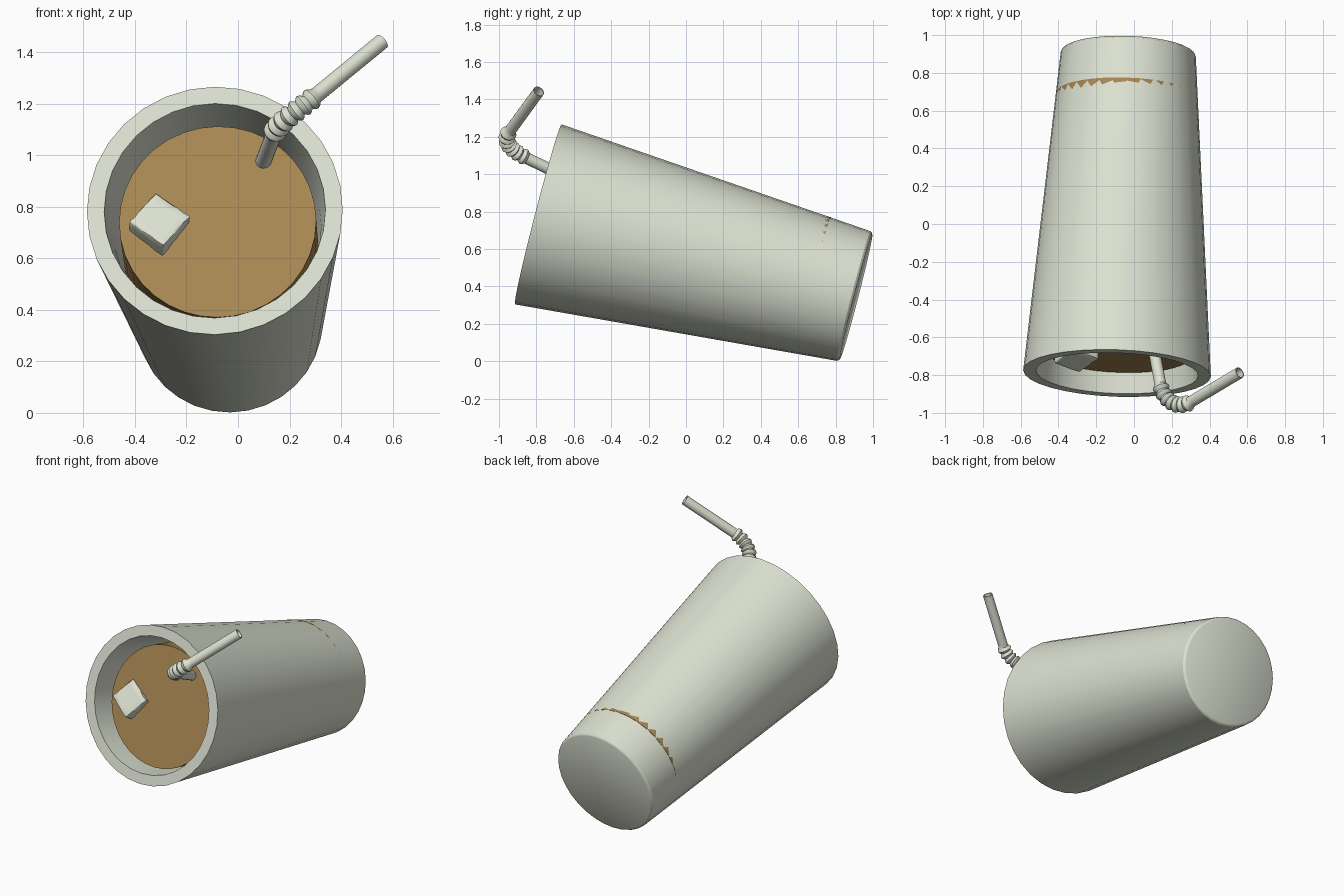
import bpy, bmesh, math, random
from mathutils import Vector, Matrix

if "Cube" in bpy.data.objects:
    bpy.data.objects.remove(bpy.data.objects["Cube"])

random.seed(4)


def material(name, rgb):
    m = bpy.data.materials.new(name)
    m.diffuse_color = (*rgb, 1)
    m.use_nodes = True
    m.node_tree.nodes["Principled BSDF"].inputs["Base Color"].default_value = m.diffuse_color
    return m


PALE = material("pale_grey", (0.72, 0.76, 0.64))
BROWN = material("drink_brown", (0.40, 0.25, 0.088))


def finish(bm, name, mat, angle=30):
    bmesh.ops.recalc_face_normals(bm, faces=bm.faces)
    me = bpy.data.meshes.new(name)
    bm.to_mesh(me)
    bm.free()
    ob = bpy.data.objects.new(name, me)
    bpy.context.collection.objects.link(ob)
    me.materials.append(mat)
    bpy.ops.object.select_all(action='DESELECT')
    ob.select_set(True)
    bpy.context.view_layer.objects.active = ob
    bpy.ops.object.shade_smooth_by_angle(angle=math.radians(angle))
    return ob


def sweep(stations, n):
    """Rings of (centre, direction, radius) skinned into a closed solid."""
    bm = bmesh.new()
    rings = []
    side = Vector((1, 0, 0))
    for c, d, r in stations:
        d = d.normalized()
        side = (side - d * side.dot(d)).normalized()
        up = d.cross(side)
        rings.append([bm.verts.new(c + r * (math.cos(a) * side + math.sin(a) * up))
                      for a in (2 * math.pi * i / n for i in range(n))])
    for a, b in zip(rings, rings[1:]):
        for i in range(n):
            j = (i + 1) % n
            bm.faces.new((a[i], a[j], b[j], b[i]))
    bm.faces.new(rings[0])
    bm.faces.new(rings[-1])
    return bm


# Cup: tapered, tipped over, open at the front
base = Vector((-0.03, 0.91, 0.345))
rim = Vector((-0.09, -0.79, 0.785))
axis = (rim - base).normalized()
L = (rim - base).length
cup_profile = [(0, 0.343), (0.004, 0.351), (0.014, 0.358), (L, 0.497),
               (L, 0.430), (L - 0.25, 0.405), (0.08, 0.30)]
finish(sweep([(base + axis * h, axis, r) for h, r in cup_profile], 32), "cup", PALE)

# Drink: slightly too wide near the base, so it shows through the wall
d0 = Vector((-0.040, 0.682, 0.408))
d1 = Vector((-0.079, -0.690, 0.742))
finish(sweep([(d0, axis, 0.3735), (d1, axis, 0.383)], 36), "drink", BROWN)


# Ice cubes: rounded, lumpy boxes
def ice(name, centre, x, y, size):
    x = Vector(x).normalized()
    y = Vector(y)
    y = (y - x * y.dot(x)).normalized()
    bm = bmesh.new()
    bmesh.ops.create_cube(bm, size=size)
    bmesh.ops.bevel(bm, geom=bm.edges[:], offset=0.008, segments=2,
                    affect='EDGES', profile=0.5)
    bmesh.ops.subdivide_edges(bm, edges=[e for e in bm.edges if e.calc_length() > 0.05],
                              cuts=5, use_grid_fill=True)
    for v in bm.verts:
        v.co += Vector([random.uniform(-0.002, 0.002) for _ in range(3)])
    rot = Matrix((x, y, x.cross(y))).transposed()
    bm.transform(Matrix.Translation(centre) @ rot.to_4x4())
    finish(bm, name, PALE, 40)


ice("ice_cube", (-0.308, -0.653, 0.709), (0.105, 0.073, 0.112), (0.14, -0.045, -0.085), 0.17)
ice("sunken_ice_cube", (0.03, -0.535, 0.955), (1, 0.05, 0.15), (-0.12, 0.35, 1), 0.17)

# Straw: straight, ribbed bend, straight, hollow at the tip
A = Vector((0.14, -0.85, 1.085))
B = Vector((0.30, -0.942, 1.23))
tip = Vector((0.560, -0.787, 1.443))
da = Vector((0.042, -0.226, 0.11)).normalized()
db = (tip - B).normalized()
H1, H2 = A + da * 0.10, B - db * 0.10
R = 0.031
path = [(A - da * 0.95, da, R), (A - da * 0.02, da, R)]
RIBS = 7
steps = RIBS * 4
for i in range(steps + 1):
    t = i / steps
    s = 1 - t
    p = A * s**3 + H1 * 3 * s * s * t + H2 * 3 * s * t * t + B * t**3
    d = (H1 - A) * s * s + (H2 - H1) * 2 * s * t + (B - H2) * t * t
    path.append((p, d, R + (0.0, 0.009, 0.014, 0.009)[i % 4]))
path += [(B + db * 0.02, db, R), (tip, db, R), (tip, db, 0.026), (B + db * 0.03, db, 0.026)]
finish(sweep(path, 20), "straw", PALE, 40)
